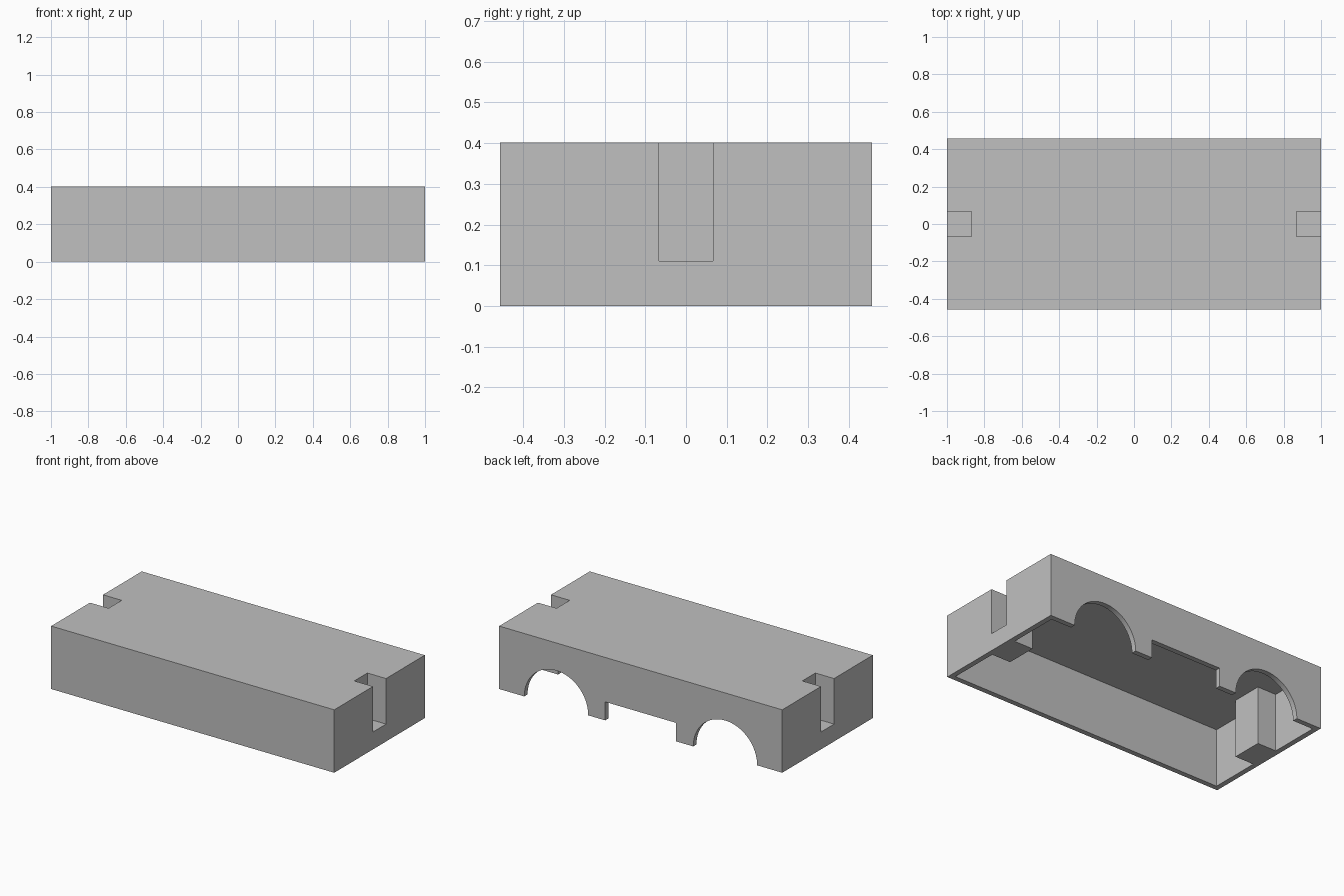
import bpy
import math

cube = bpy.data.objects.get("Cube")
if cube:
    bpy.data.objects.remove(cube, do_unlink=True)

# Main dimensions
HALF_X, HALF_Y, HEIGHT, WALL = 1.0, 0.457, 0.402, 0.033
SLOT_X, SLOT_Y, SLOT_FLOOR = 0.868, 0.066, 0.111
ARCH_X, ARCH_RADIUS = 0.597, 0.226
STEP_X, STEP_HEIGHT = 0.251, 0.118

grey = bpy.data.materials.new("light_grey")
grey.use_nodes = True
grey.diffuse_color = (0.527, 0.527, 0.527, 1)
grey.node_tree.nodes["Principled BSDF"].inputs["Base Color"].default_value = grey.diffuse_color


def box(name, low, high):
    """Box spanning two opposite corners."""
    centre = [(a + b) / 2 for a, b in zip(low, high)]
    bpy.ops.mesh.primitive_cube_add(size=1, location=centre)
    obj = bpy.context.object
    obj.name = name
    obj.scale = [b - a for a, b in zip(low, high)]
    bpy.ops.object.transform_apply(location=True, rotation=True, scale=True)
    obj.data.materials.append(grey)
    return obj


def cut(target, cutter):
    """Subtract the cutter from the target and discard it."""
    mod = target.modifiers.new("cut", 'BOOLEAN')
    mod.operation = 'DIFFERENCE'
    mod.solver = 'EXACT'
    mod.object = cutter
    bpy.context.view_layer.objects.active = target
    bpy.ops.object.modifier_apply(modifier=mod.name)
    bpy.data.objects.remove(cutter, do_unlink=True)


def span(side, a, b):
    """Ordered x range mirrored to the given side."""
    return sorted((side * a, side * b))


# Outer body
body = box("body_shell", (-HALF_X, -HALF_Y, 0), (HALF_X, HALF_Y, HEIGHT))

# Open-bottomed cavity that leaves a solid block around each end slot
cavity = box("cavity", (WALL - HALF_X, WALL - HALF_Y, -0.1),
             (HALF_X - WALL, HALF_Y - WALL, HEIGHT - WALL))
for side in (-1, 1):
    x0, x1 = span(side, SLOT_X - WALL, 1.2)
    reach = SLOT_Y + WALL
    cut(cavity, box("slot_block", (x0, -reach, -0.2), (x1, reach, 0.6)))
cut(body, cavity)

# Vertical slots in both ends and wheel arches in the back wall
for side in (-1, 1):
    x0, x1 = span(side, SLOT_X, 1.2)
    cut(body, box("end_slot", (x0, -SLOT_Y, SLOT_FLOOR), (x1, SLOT_Y, 0.6)))

    bpy.ops.mesh.primitive_cylinder_add(
        vertices=64, radius=ARCH_RADIUS, depth=0.3,
        location=(side * ARCH_X, HALF_Y, 0), rotation=(math.pi / 2, 0, 0))
    arch = bpy.context.object
    arch.data.materials.append(grey)
    cut(body, arch)

# Shallow step between the arches
cut(body, box("step", (-STEP_X, HALF_Y - 0.15, -0.1), (STEP_X, HALF_Y + 0.15, STEP_HEIGHT)))

# Single material, smooth arches with crisp corners
body.data.materials.clear()
body.data.materials.append(grey)
for face in body.data.polygons:
    face.material_index = 0
bpy.ops.object.select_all(action='DESELECT')
body.select_set(True)
bpy.context.view_layer.objects.active = body
bpy.ops.object.shade_smooth_by_angle(angle=math.radians(30))
